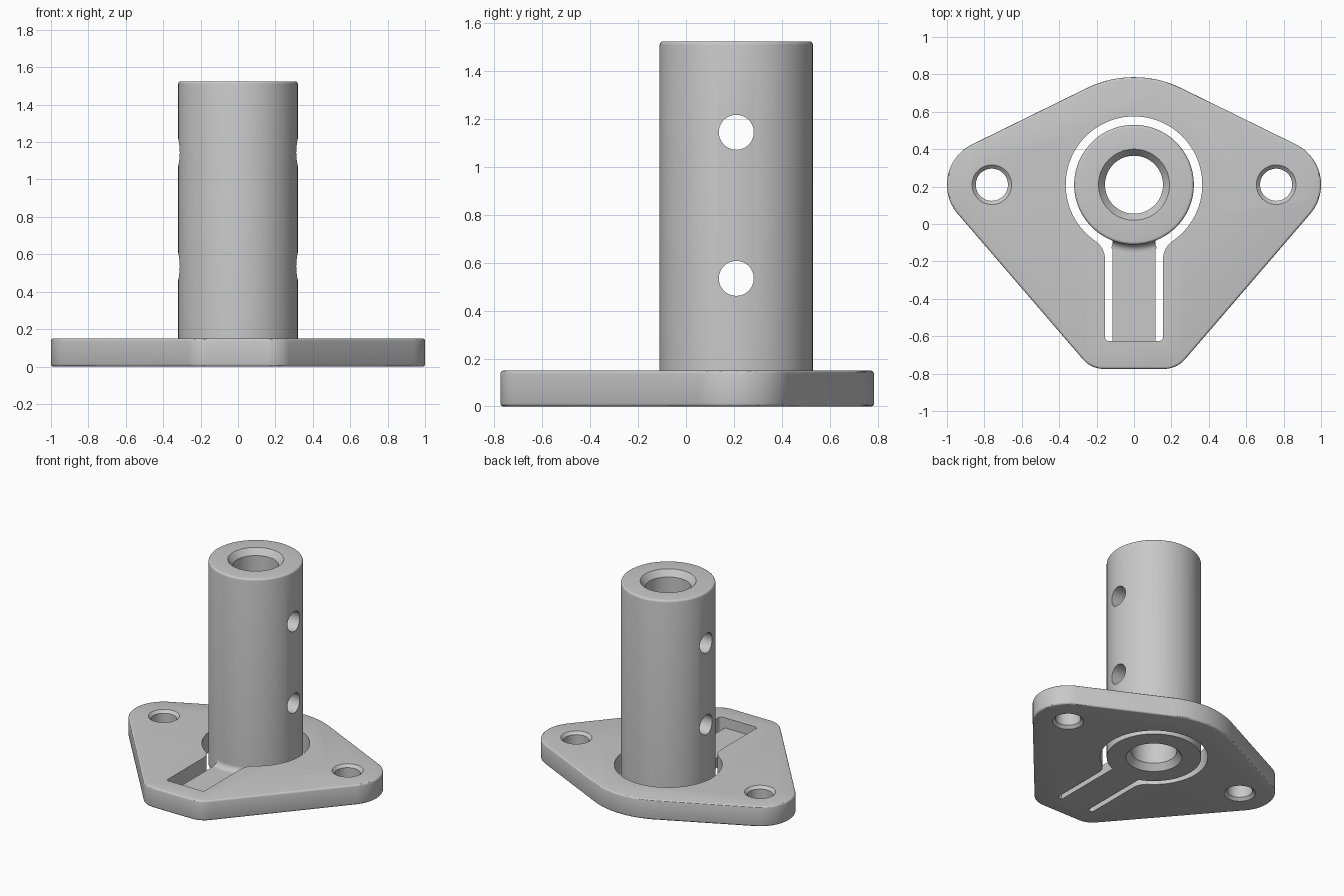
import bpy, bmesh
from math import sin, cos, pi, radians, sqrt, atan2, asin
from mathutils import Vector
from mathutils.geometry import convex_hull_2d

cube = bpy.data.objects.get("Cube")
if cube:
    bpy.data.objects.remove(cube)

CY = 0.21          # y of the tube axis and mounting holes
THICK = 0.15       # flange thickness
HEIGHT = 1.525     # overall height
R_TUBE, R_BORE, R_GAP = 0.32, 0.155, 0.365
FLOOR = 0.075      # tongue thickness
HOLE_X = 0.76

metal = bpy.data.materials.new("light grey")
metal.use_nodes = True
grey = (0.58, 0.58, 0.58, 1)
metal.diffuse_color = grey
metal.node_tree.nodes["Principled BSDF"].inputs["Base Color"].default_value = grey


def finish(name, bm):
    bmesh.ops.remove_doubles(bm, verts=bm.verts, dist=1e-5)
    bmesh.ops.recalc_face_normals(bm, faces=bm.faces)
    mesh = bpy.data.meshes.new(name)
    bm.to_mesh(mesh)
    bm.free()
    mesh.materials.append(metal)
    ob = bpy.data.objects.new(name, mesh)
    bpy.context.collection.objects.link(ob)
    return ob


def select(ob):
    bpy.ops.object.select_all(action='DESELECT')
    ob.select_set(True)
    bpy.context.view_layer.objects.active = ob


def smooth(ob):
    select(ob)
    bpy.ops.object.shade_smooth_by_angle(angle=radians(30))


def arc(cx, cy, r, a0, a1, n):
    return [(cx + r * cos(a0 + (a1 - a0) * i / n), cy + r * sin(a0 + (a1 - a0) * i / n))
            for i in range(n + 1)]


def prism(name, points, offset, push):
    """Extrude a closed outline of 3D points along a vector."""
    bm = bmesh.new()
    face = bm.faces.new([bm.verts.new(Vector(p) + Vector(offset)) for p in points])
    new = bmesh.ops.extrude_face_region(bm, geom=[face])["geom"]
    bmesh.ops.translate(bm, vec=push, verts=[v for v in new if isinstance(v, bmesh.types.BMVert)])
    return finish(name, bm)


def lathe(name, profile, x=0, a0=0, a1=2 * pi, n=96):
    """Turn a closed (radius, z) profile around the vertical line at x, CY."""
    bm = bmesh.new()
    rings = [[bm.verts.new((x + r * cos(a), CY + r * sin(a), z)) for r, z in profile]
             for a in (a0 + (a1 - a0) * i / n for i in range(n + 1))]
    m = len(profile)
    for p, q in zip(rings, rings[1:]):
        for j in range(m):
            k = (j + 1) % m
            bm.faces.new((p[j], p[k], q[k], q[j]))
    if a1 - a0 < 2 * pi - 0.01:
        bm.faces.new(rings[0])
        bm.faces.new(rings[-1])
    return finish(name, bm)


def bevel(ob, width, segments=3):
    mod = ob.modifiers.new("bevel", 'BEVEL')
    mod.width, mod.segments = width, segments
    mod.limit_method, mod.angle_limit = 'ANGLE', radians(40)
    select(ob)
    bpy.ops.object.modifier_apply(modifier=mod.name)


def cut(ob, cutter):
    mod = ob.modifiers.new("cut", 'BOOLEAN')
    mod.operation, mod.solver, mod.object = 'DIFFERENCE', 'EXACT', cutter
    select(ob)
    bpy.ops.object.modifier_apply(modifier=mod.name)
    bpy.data.objects.remove(cutter)


# Flange: hull around the back arc, two side lobes and two front corners
circles = [(0, CY, 0.575)] + [c for s in (-1, 1) for c in ((s * HOLE_X, CY, 0.24), (s * 0.16, -0.625, 0.15))]
cloud = []
for cx, cy, r in circles:
    cloud += [p for p in arc(cx, cy, r, 0, 2 * pi, 120)[:-1]
              if r < 0.5 or p[1] > 0.6]
outline = [cloud[i] for i in convex_hull_2d(cloud)]
flange = prism("flange", [(x, y, 0) for x, y in outline], (0, 0, 0), (0, 0, THICK))
bevel(flange, 0.013)

# Keyhole opening: ring gap blended into a straight slot with rounded ends
half, blend, end, rc = 0.155, 0.12, -0.625, 0.02
bx = half + blend
by = CY - sqrt((R_GAP + blend) ** 2 - bx ** 2)
tip = atan2(by - CY, bx)
right = arc(half - rc, end + rc, rc, -pi / 2, 0, 6)
right += arc(bx, by, blend, pi, tip + pi, 10)
right += arc(0, CY, R_GAP, tip, pi / 2, 48)[1:]
key = right + [(-x, y) for x, y in reversed(right[:-1])]
cut(flange, prism("keyhole_cutter", [(x, y, 0) for x, y in key], (0, 0, -0.1), (0, 0, 0.4)))

# Mounting holes, chamfered on both faces
for s in (-1, 1):
    r, c = 0.086, 0.02
    bm = bmesh.new()
    rings = [[bm.verts.new((x, y, z)) for x, y in arc(s * HOLE_X, CY, rad, 0, 2 * pi, 48)[:-1]]
             for rad, z in ((r + 2 * c, -c), (r, c), (r, THICK - c), (r + 2 * c, THICK + c))]
    for p, q in zip(rings, rings[1:]):
        for i in range(48):
            j = (i + 1) % 48
            bm.faces.new((p[i], p[j], q[j], q[i]))
    bm.faces.new(rings[0])
    bm.faces.new(rings[-1])
    cut(flange, finish("hole_cutter", bm))
smooth(flange)

# Tube with chamfered bore and softened outer rims
e = 0.015
rim = arc(R_TUBE - e, HEIGHT - e, e, 0, pi / 2, 4)
tube = lathe("tube", [(R_BORE + 0.035, 0), (R_TUBE, 0)] + rim
             + [(R_BORE + 0.035, HEIGHT), (R_BORE, HEIGHT - 0.045), (R_BORE, 0.045)])

# Cross holes through the tube
for z in (0.535, 1.145):
    ring = arc(CY, z, 0.073, 0, 2 * pi, 48)[:-1]
    cut(tube, prism("cross_cutter", [(0, y, h) for y, h in ring], (-0.5, 0, 0), (1, 0, 0)))
smooth(tube)

# Thin flexible tongue joining the tube to the flange
w = 0.115
tongue = prism("tongue", [(-w, -0.64, 0), (w, -0.64, 0), (w, -0.08, 0), (-w, -0.08, 0)],
               (0, 0, 0), (0, 0, FLOOR))
smooth(tongue)

# Fillet where the tongue meets the tube
f = 0.04
sweep = asin(w / (R_TUBE + f / 2))
fillet = lathe("tongue_fillet", arc(R_TUBE + f, FLOOR + f, f, pi, 1.5 * pi, 8)
               + [(R_TUBE + f, FLOOR - 0.01), (R_TUBE - 0.01, FLOOR - 0.01), (R_TUBE - 0.01, FLOOR + f)],
               a0=-pi / 2 - sweep, a1=-pi / 2 + sweep, n=16)
smooth(fillet)
